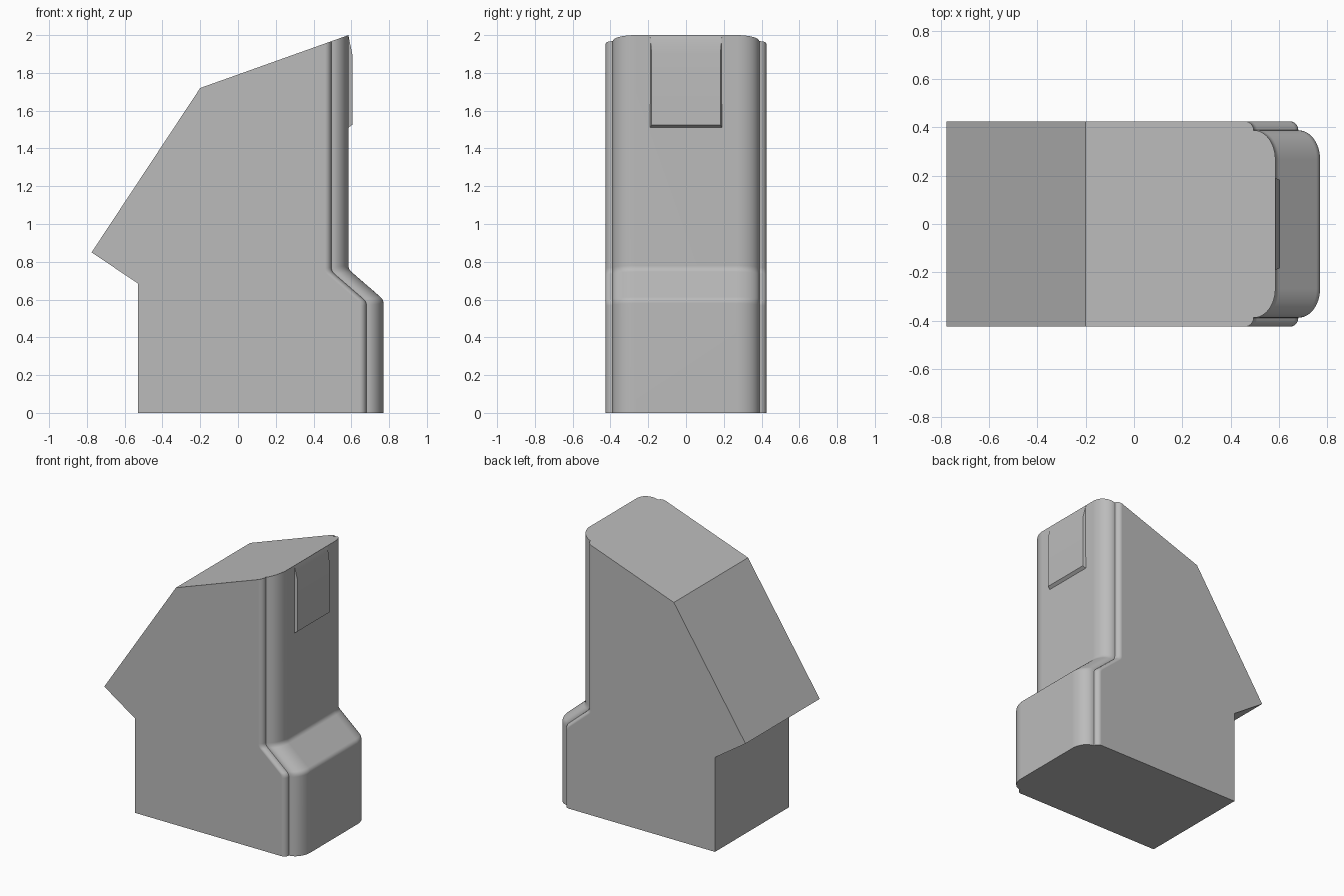
import bpy, bmesh, math
from mathutils import Vector

cube = bpy.data.objects.get("Cube")
if cube:
    bpy.data.objects.remove(cube, do_unlink=True)

grey = bpy.data.materials.new("plain_grey")
grey.use_nodes = True
colour = (0.5, 0.5, 0.5, 1)
grey.diffuse_color = colour
grey.node_tree.nodes["Principled BSDF"].inputs["Base Color"].default_value = colour


def finish(bm, name, angle=30):
    """Turn a bmesh into a grey object with smooth curves and crisp edges."""
    bmesh.ops.recalc_face_normals(bm, faces=bm.faces)
    mesh = bpy.data.meshes.new(name)
    bm.to_mesh(mesh)
    bm.free()
    mesh.materials.append(grey)
    obj = bpy.data.objects.new(name, mesh)
    bpy.context.collection.objects.link(obj)
    bpy.ops.object.select_all(action='DESELECT')
    obj.select_set(True)
    bpy.context.view_layer.objects.active = obj
    bpy.ops.object.shade_smooth_by_angle(angle=math.radians(angle))
    weighted = obj.modifiers.new("weighted_normals", 'WEIGHTED_NORMAL')
    weighted.keep_sharp = True
    return obj


# Overall dimensions
HALF_WIDTH = 0.425
GROOVE_Y = 0.388
FRONT_TOP, FRONT_LOW = 0.585, 0.77
KNEE_TOP, KNEE_LOW = 0.76, 0.60
ROOF_BACK = Vector((-0.2, 1.72))


def roof_z(x):
    return 2 + (x - FRONT_TOP) * (2 - ROOF_BACK.y) / (FRONT_TOP - ROOF_BACK.x)


def arc(cx, cy, rx, ry, steps):
    """Quarter ellipse from the side (+y) round to the front (+x)."""
    return [(cx + rx * math.sin(a), cy + ry * math.cos(a))
            for a in (math.pi / 2 * i / steps for i in range(steps + 1))]


# Plan of the nose relative to its front: panel edge, groove, rounded corner
half = arc(-0.125, GROOVE_Y, 0.035, HALF_WIDTH - GROOVE_Y, 6)
half += arc(-0.09, GROOVE_Y - 0.12, 0.09, 0.12, 12)
plan = half + [(x, -y) for x, y in reversed(half)]


def soft_bend(before, corner, after, reach=0.02, steps=4):
    a = corner + (before - corner).normalized() * reach
    b = corner + (after - corner).normalized() * reach
    return [a.lerp(corner, t).lerp(corner.lerp(b, t), t)
            for t in (i / steps for i in range(steps + 1))]


def nose_path(offset):
    """Side path of one plan point, from the base up to the roof."""
    shift = offset * 0.12
    base = Vector((FRONT_LOW + offset, 0))
    low = Vector((FRONT_LOW + offset, KNEE_LOW + shift))
    high = Vector((FRONT_TOP + offset, KNEE_TOP + shift))
    top = Vector((FRONT_TOP + offset, roof_z(FRONT_TOP + offset)))
    return [base] + soft_bend(base, low, high) + soft_bend(low, high, top) + [top]


# Main body: swept nose closed by flat sides, roof, back and base
bm = bmesh.new()
columns = [[bm.verts.new((p.x, y, p.y)) for p in nose_path(x)] for x, y in plan]
for a, b in zip(columns, columns[1:]):
    for i in range(len(a) - 1):
        bm.faces.new((a[i], b[i], b[i + 1], a[i + 1]))
rear = [ROOF_BACK, (-0.775, 0.85), (-0.53, 0.685), (-0.53, 0)]
left, right = [[bm.verts.new((x, y, z)) for x, z in rear]
               for y in (HALF_WIDTH, -HALF_WIDTH)]
for i in range(len(rear) - 1):
    bm.faces.new((left[i], right[i], right[i + 1], left[i + 1]))
bm.faces.new(columns[0] + left)
bm.faces.new(columns[-1] + right)
bm.faces.new([c[-1] for c in columns] + [right[0], left[0]])
bm.faces.new([c[0] for c in columns] + [right[-1], left[-1]])
bmesh.ops.remove_doubles(bm, verts=bm.verts, dist=0.0002)
finish(bm, "cabinet_body")

# Raised panel on the upper nose, tapering into the roof edge
bm = bmesh.new()
panel = [(FRONT_TOP - 0.01, 1.51, 0.19), (FRONT_TOP, 1.51, 0.19),
         (0.605, 1.525, 0.182), (0.605, 1.9, 0.182),
         (FRONT_TOP, 1.995, 0.19), (FRONT_TOP - 0.01, 1.99, 0.19)]
sides = [[bm.verts.new((x, s * y, z)) for x, z, y in panel] for s in (1, -1)]
for side in sides:
    bm.faces.new(side)
for i in range(len(panel)):
    j = (i + 1) % len(panel)
    bm.faces.new((sides[0][i], sides[0][j], sides[1][j], sides[1][i]))
finish(bm, "raised_panel", 20)
